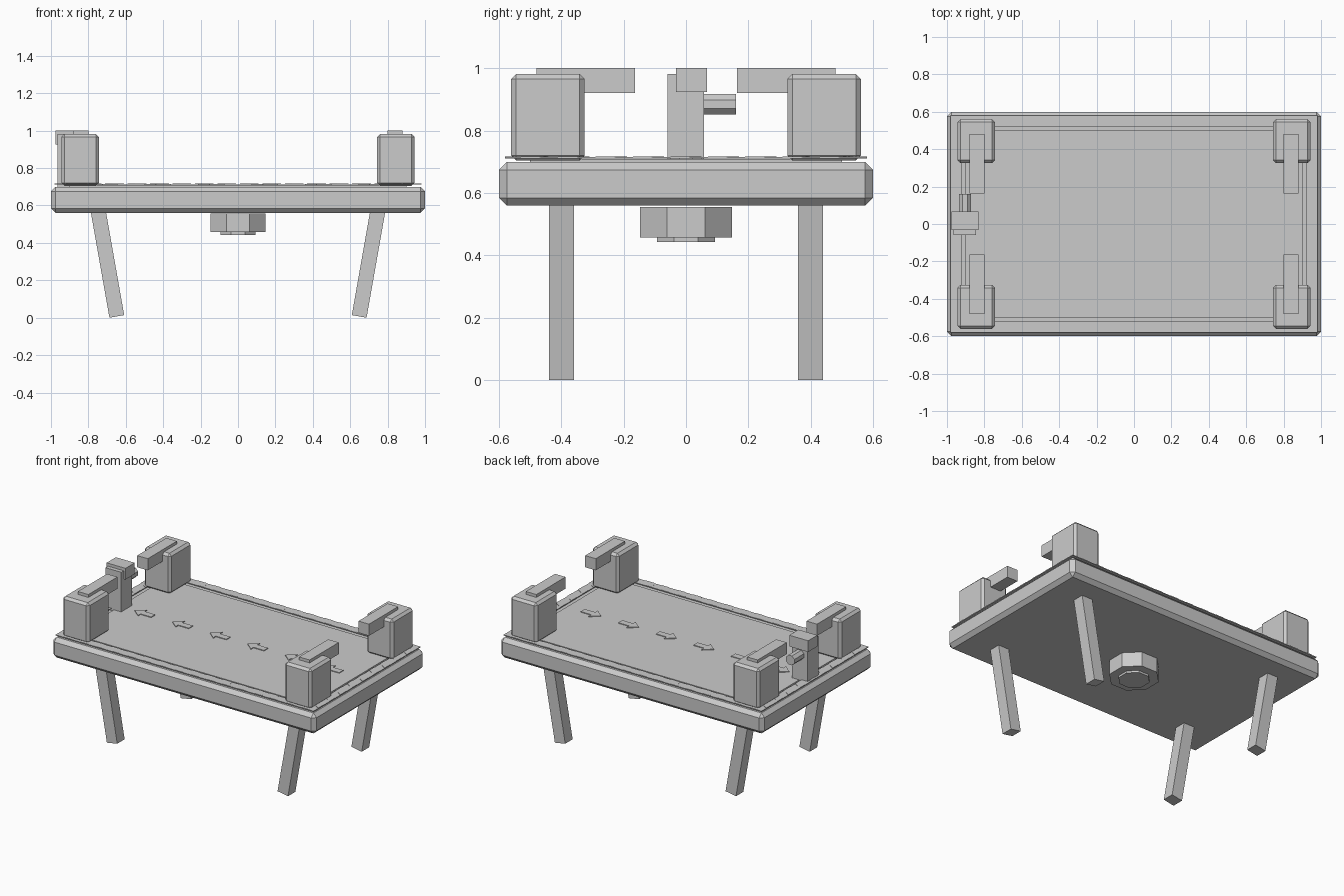
import bpy, bmesh
from math import cos, sin, pi, radians
from mathutils import Matrix, Vector

if "Cube" in bpy.data.objects:
    bpy.data.objects.remove(bpy.data.objects["Cube"])


def finish(name, bm, matrix=Matrix(), bevel=0):
    bm.transform(matrix)
    bmesh.ops.recalc_face_normals(bm, faces=bm.faces)
    me = bpy.data.meshes.new(name)
    bm.to_mesh(me)
    bm.free()
    ob = bpy.data.objects.new(name, me)
    bpy.context.collection.objects.link(ob)
    if bevel:
        mod = ob.modifiers.new("chamfer", "BEVEL")
        mod.width, mod.segments = bevel, 1
    return ob


def box(name, center, size, bevel=0, rot=Matrix()):
    bm = bmesh.new()
    bmesh.ops.create_cube(bm, size=1)
    return finish(name, bm, Matrix.Translation(center) @ rot @ Matrix.Diagonal((*size, 1)), bevel)


def span(name, lo, hi, bevel=0):
    lo, hi = Vector(lo), Vector(hi)
    return box(name, (lo + hi) / 2, hi - lo, bevel)


def prism(name, outlines, z0, z1, matrix=Matrix()):
    bm = bmesh.new()
    for pts in outlines:
        face = bm.faces.new([bm.verts.new((x, y, z0)) for x, y in pts])
        top = bmesh.ops.extrude_face_region(bm, geom=[face], use_keep_orig=True)["geom"]
        bmesh.ops.translate(bm, vec=(0, 0, z1 - z0),
                            verts=[v for v in top if isinstance(v, bmesh.types.BMVert)])
    return finish(name, bm, matrix)


def octagon(r):
    return [(r * cos(pi / 8 + i * pi / 4), r * sin(pi / 8 + i * pi / 4)) for i in range(8)]


# Platform slab and raised deck
span("platform", (-1, -0.6, 0.56), (1, 0.6, 0.70), 0.025)
span("deck_plate", (-0.9, -0.5, 0.695), (0.9, 0.5, 0.71))

# Warning border strips with slanted stripes
for s, side in ((-1, "front"), (1, "back")):
    box(f"{side}_border", (0, s * 0.55, 0.7135), (1.96, 0.06, 0.005))
    prism(f"{side}_border_stripes",
          [[(x, s * 0.55 - 0.03), (x + 0.06, s * 0.55 - 0.03), (x + 0.02, s * 0.55 + 0.03),
            (x - 0.04, s * 0.55 + 0.03)] for x in [-0.91 + 0.12 * i for i in range(16)]],
          0.715, 0.718)
for s, side in ((-1, "left"), (1, "right")):
    box(f"{side}_border", (s * 0.95, 0, 0.7135), (0.06, 1.04, 0.005))
    prism(f"{side}_border_stripes",
          [[(s * 0.95 - 0.03, y), (s * 0.95 + 0.03, y - 0.04), (s * 0.95 + 0.03, y + 0.02),
            (s * 0.95 - 0.03, y + 0.06)] for y in [-0.49 + 0.12 * i for i in range(9)]],
          0.715, 0.718)

# Direction arrows on the deck
arrow = [(-0.07, 0), (-0.01, 0.05), (-0.01, 0.022), (0.07, 0.022),
         (0.07, -0.022), (-0.01, -0.022), (-0.01, -0.05)]
prism("deck_arrows", [[(x + (i - 2.5) * 2 / 7, y) for x, y in arrow] for i in range(6)],
      0.709, 0.715)

# Corner blocks, their arms, and the splayed legs
for sx, h in ((-1, "left"), (1, "right")):
    for sy, d in ((-1, "front"), (1, "back")):
        box(f"{d}_{h}_corner_block", (sx * 0.844, sy * 0.443, 0.8435), (0.2, 0.236, 0.277), 0.016)
        box(f"{d}_{h}_arm", (sx * 0.84, sy * 0.322, 0.962), (0.08, 0.316, 0.08))
        tilt = Matrix.Rotation(sx * radians(10), 4, "Y")
        foot = Vector((sx * 0.648, sy * 0.4, 0.007))
        box(f"{d}_{h}_leg", foot + tilt @ Vector((0, 0, 0.29)), (0.08, 0.08, 0.58), 0, tilt)

# Control post with head and side knob
span("control_post", (-0.965, -0.06, 0.70), (-0.845, 0.058, 0.982))
span("control_head", (-0.975, -0.032, 0.925), (-0.832, 0.068, 1.002))
prism("control_knob", [octagon(0.035)], 0, 0.105,
      Matrix.Translation((-0.903, 0.055, 0.885)) @ Matrix.Rotation(-pi / 2, 4, "X"))

# Hub under the platform
prism("underside_hub", [octagon(0.159)], 0.457, 0.556)
prism("underside_lens", [octagon(0.1)], 0.443, 0.46)
